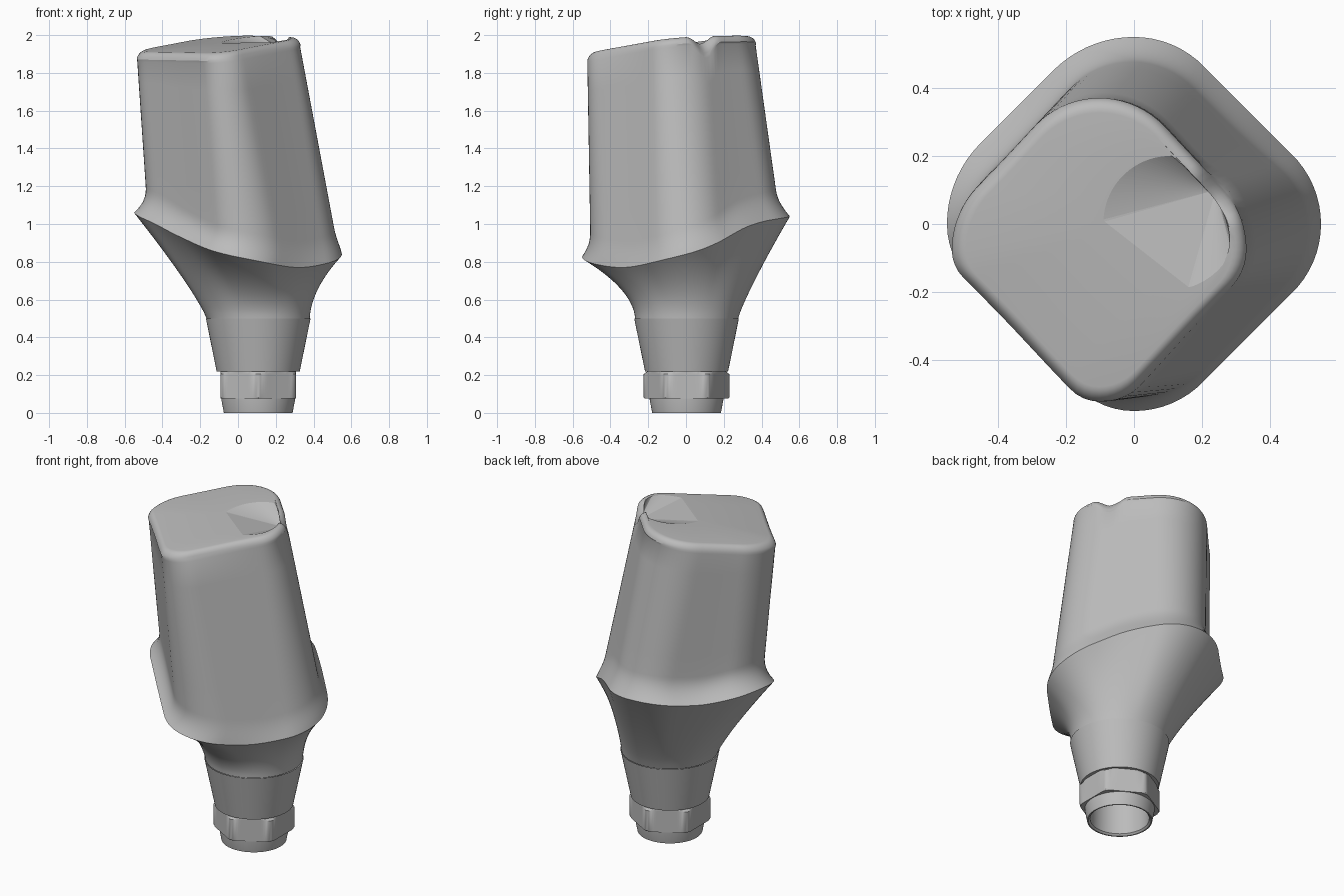
import bpy
import bmesh
from math import sin, cos, pi, sqrt, atan2, hypot

cube = bpy.data.objects.get("Cube")
if cube:
    bpy.data.objects.remove(cube)

N = 120
ANGLES = [2 * pi * i / N for i in range(N)]
AXIS = (0.107, 0.003)          # axis of the connection and screw channel

metal = bpy.data.materials.new("satin_grey_metal")
metal.use_nodes = True
GREY = (0.5, 0.5, 0.5, 1)
metal.diffuse_color = GREY
metal.node_tree.nodes["Principled BSDF"].inputs["Base Color"].default_value = GREY


def loft(name, rings, cap_start=False, apex=None):
    """Skin a list of rings; optionally close the start or fan the end to a point."""
    bm = bmesh.new()
    loops = [[bm.verts.new(p) for p in ring] for ring in rings]
    for a, b in zip(loops, loops[1:]):
        for j in range(N):
            k = (j + 1) % N
            bm.faces.new((a[j], a[k], b[k], b[j]))
    if cap_start:
        bm.faces.new(loops[0][::-1])
    if apex:
        tip = bm.verts.new(apex)
        for j in range(N):
            bm.faces.new((loops[-1][j], loops[-1][(j + 1) % N], tip))
    mesh = bpy.data.meshes.new(name)
    bm.to_mesh(mesh)
    bm.free()
    mesh.materials.append(metal)
    obj = bpy.data.objects.new(name, mesh)
    bpy.context.collection.objects.link(obj)
    bpy.ops.object.select_all(action='DESELECT')
    obj.select_set(True)
    bpy.context.view_layer.objects.active = obj
    bpy.ops.object.shade_smooth_by_angle(angle=pi / 6)
    if apex:                   # the fan stays faceted
        for poly in obj.data.polygons[-N:]:
            poly.use_smooth = False


def circle(r, z):
    return [(AXIS[0] + r * cos(a), AXIS[1] + r * sin(a), z) for a in ANGLES]


def diamond(a, half, sides):
    """Polar radius of a rounded diamond from its half diagonal and four side distances."""
    side = sides[int(a / (pi / 2)) % 4]
    d = (half - side) / (1 - sqrt(0.5))
    rho = half - d
    f = abs((a + pi / 4) % (pi / 2) - pi / 4)
    r = side / cos(pi / 4 - f)
    if r * sin(pi / 4 - f) <= d / sqrt(2):
        return r
    return d * cos(f) + sqrt(rho ** 2 - (d * sin(f)) ** 2)


def mix(a, b, t):
    return a + (b - a) * t


# Height of the margin every 45 degrees, smoothly joined
MARGIN = [0.84, 0.99, 1.04, 1.02, 1.06, 0.94, 0.825, 0.77]


def margin_z(a):
    u = a / (pi / 4)
    i = int(u)
    t = u - i
    p, q, r, s = (MARGIN[(i + k) % 8] for k in (-1, 0, 1, 2))
    return q + 0.5 * t * (r - p + t * (2 * p - 5 * q + 4 * r - s + t * (3 * (q - r) + s - p)))


def margin_xy(a):
    r = diamond(a, 0.55, (0.473, 0.487, 0.458, 0.472))
    return r * cos(a), r * sin(a)


SIDES_LOW = (0.418, 0.42, 0.403, 0.418)
SIDES_HIGH = (0.388, 0.385, 0.343, 0.355)


def post_center(z):
    t = (z - 1.0) / 0.9
    return mix(0.015, -0.1, t), mix(-0.003, -0.074, t)


def post_radius(a, z):
    t = (z - 1.0) / 0.9
    sides = [mix(p, q, t) for p, q in zip(SIDES_LOW, SIDES_HIGH)]
    return diamond(a, mix(0.49, 0.436, t), sides) * (1 + 0.03 * sin(a) ** 4)


def post_xy(a, z, scale=1):
    c, r = post_center(z), post_radius(a, z) * scale
    return c[0] + r * cos(a), c[1] + r * sin(a)


# Sloping top with a dip where the screw channel breaks through the wall
NOTCH = (0.27, 0.11)


def top_z(x, y):
    d = min(1, hypot(x - NOTCH[0], y - NOTCH[1]) / 0.11)
    return 1.95 + 0.085 * (x + 0.1) + 0.1 * (y + 0.07) - 0.035 * (1 + cos(pi * d))


# Hollow base ring
loft("base_ring", [circle(r, z) for r, z in
                   ((0.16, 0.45), (0.165, 0.01), (0.175, 0), (0.182, 0), (0.195, 0.07), (0.195, 0.09))],
     cap_start=True)


# Hexagonal lock with turned chamfers
def hex_ring(limit, z):
    ring = []
    for a in ANGLES:
        r = min(limit, 0.2 / cos((a + pi / 6) % (pi / 3) - pi / 6))
        ring.append((AXIS[0] + r * cos(a), AXIS[1] + r * sin(a), z))
    return ring


loft("hex_lock", [hex_ring(r, z) for r, z in
                  ((0.185, 0.075), (0.22, 0.075), (0.227, 0.082), (0.227, 0.205), (0.21, 0.218), (0.2, 0.23))])

# Tapered collar
loft("tapered_collar", [circle(r, z) for r, z in ((0.19, 0.22), (0.22, 0.22), (0.277, 0.5))])

# Flared neck from the collar up to the wavy margin
neck = []
STEPS = 16
for i in range(STEPS + 1):
    t = i / STEPS
    ring = []
    for a, p in zip(ANGLES, circle(0.273, 0.5)):
        zm = margin_z(a)
        f = t ** (1.15 + 3.2 * max(0, 1.03 - zm))
        m = margin_xy(a)
        ring.append((mix(p[0], m[0], f), mix(p[1], m[1], f), mix(0.5, zm, t)))
    neck.append(ring)
loft("flared_neck", neck)

# Post: concave shoulder, leaning wall, rounded top edge
post = []
for i in range(9):
    s = i / 8
    ring = []
    for a in ANGLES:
        z = margin_z(a) + 0.14 * s
        m, b = margin_xy(a), post_xy(a, z)
        f = 1 - (1 - s) ** 2.2
        ring.append((mix(m[0], b[0], f), mix(m[1], b[1], f), z))
    post.append(ring)

EDGE = 0.05
for i in range(1, 7):
    ring = []
    for a in ANGLES:
        z = mix(margin_z(a) + 0.14, top_z(*post_xy(a, 1.92)) - EDGE, i / 6)
        ring.append((*post_xy(a, z), z))
    post.append(ring)

for i in range(1, 7):
    f = i / 6 * pi / 2
    ring = []
    for a in ANGLES:
        x, y = post_xy(a, 1.92, 1 - 0.1 * (1 - cos(f)))
        ring.append((x, y, top_z(x, y) - EDGE * (1 - sin(f))))
    post.append(ring)

# Screw channel mouth: a circle trimmed by the wall and by a straight chord
mouth = []
cx, cy = post_center(1.92)
for a in ANGLES:
    x, y = AXIS[0] + 0.197 * cos(a), AXIS[1] + 0.197 * sin(a)
    over = -0.615 * x - 0.788 * y - 0.0475
    if over > 0:
        x, y = x + 0.615 * over, y + 0.788 * over
    b = atan2(y - cy, x - cx) % (2 * pi)
    k = min(1, 0.895 * post_radius(b, 1.92) / hypot(x - cx, y - cy))
    x, y = cx + k * (x - cx), cy + k * (y - cy)
    mouth.append((x, y, top_z(x, y)))
post.append(mouth)
loft("post", post, apex=(0.24, 0.1, 1.92))
